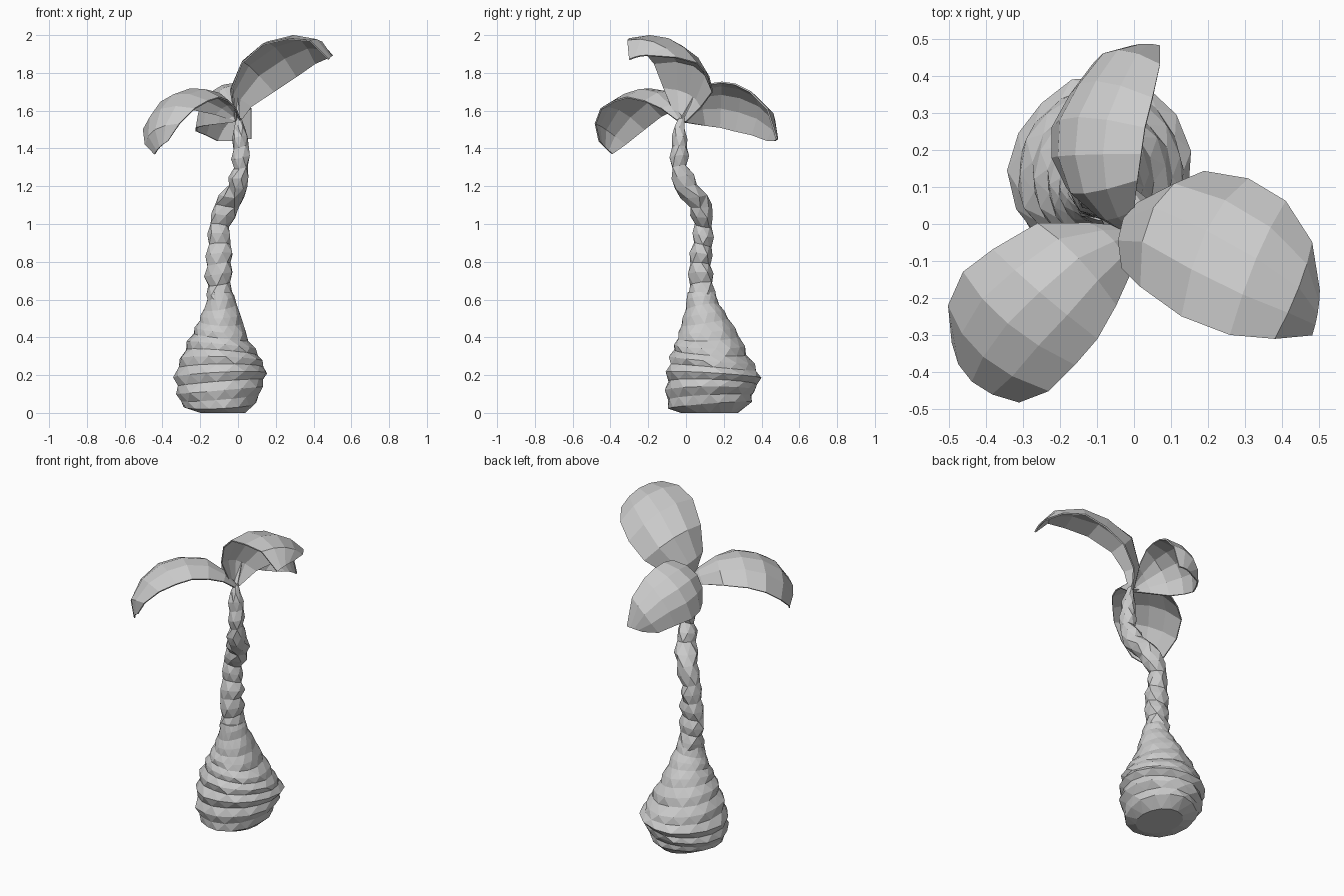
import bpy
import bmesh
import math
import random
from mathutils import Vector

random.seed(4)
if "Cube" in bpy.data.objects:
    bpy.data.objects.remove(bpy.data.objects["Cube"])

grey = bpy.data.materials.new("plain_grey")
grey.use_nodes = True
grey.diffuse_color = (0.6, 0.6, 0.6, 1)
grey.node_tree.nodes["Principled BSDF"].inputs["Base Color"].default_value = grey.diffuse_color


def finish(bm, name):
    """Turn a bmesh into a flat shaded object."""
    bmesh.ops.recalc_face_normals(bm, faces=bm.faces)
    mesh = bpy.data.meshes.new(name)
    bm.to_mesh(mesh)
    bm.free()
    mesh.materials.append(grey)
    obj = bpy.data.objects.new(name, mesh)
    bpy.context.collection.objects.link(obj)
    return obj


def section_at(sections, z):
    """Blend the extents (z, x min, x max, y min, y max) at a height."""
    for low, high in zip(sections, sections[1:]):
        if z <= high[0]:
            t = (z - low[0]) / (high[0] - low[0])
            return [a + (b - a) * t for a, b in zip(low, high)]
    return sections[-1]


def knobbly_tube(name, sections, sides, steps, rough, slope):
    """Loft uneven rings through the sections, tilted by slope."""
    bm = bmesh.new()
    start, end = sections[0][0], sections[-1][0]
    rings = []
    for i in range(steps + 1):
        z, x0, x1, y0, y1 = section_at(sections, start + (end - start) * i / steps)
        inner = 0 < i < steps
        fold = 1 + (rough * (1 if i % 2 else -1) if inner else 0)
        ring = []
        for k in range(sides):
            angle = math.tau * (k + 0.5 * (i % 2)) / sides
            r = fold + random.uniform(-rough, rough)
            tilt = slope * math.sin(angle + i * 0.5) if inner else 0
            ring.append(bm.verts.new((
                (x0 + x1) / 2 + (x1 - x0) / 2 * r * math.cos(angle),
                (y0 + y1) / 2 + (y1 - y0) / 2 * r * math.sin(angle),
                max(0, z + tilt))))
        rings.append(ring)
    for low, high in zip(rings, rings[1:]):
        for k in range(sides):
            n = (k + 1) % sides
            bm.faces.new((low[k], low[n], high[n], high[k]))
    bm.faces.new(rings[0])
    bm.faces.new(rings[-1])
    bmesh.ops.triangulate(bm, faces=[f for f in bm.faces if len(f.verts) == 4])
    return finish(bm, name)


def leaf(name, low_edge, high_edge, bulges, columns=4):
    """Span two edges with an arched blade and give it a little thickness."""
    bm = bmesh.new()
    low = [Vector(p) for p in low_edge]
    high = [Vector(p) for p in high_edge]
    mids = [(a + b) / 2 for a, b in zip(low, high)]
    rows = []
    for i, (a, b) in enumerate(zip(low, high)):
        along = mids[min(i + 1, len(mids) - 1)] - mids[max(i - 1, 0)]
        normal = (b - a).cross(along).normalized()
        outward = Vector((mids[i].x, mids[i].y, 0)) * 0.3 + Vector((0, 0, 1))
        if normal.dot(outward) < 0:
            normal.negate()
        row = []
        for c in range(columns + 1):
            t = c / columns
            arch = 4 * t * (1 - t) * bulges[i]
            row.append(bm.verts.new(a.lerp(b, t) + normal * arch))
        rows.append(row)
    for r, s in zip(rows, rows[1:]):
        for c in range(columns):
            bm.faces.new((r[c], r[c + 1], s[c + 1], s[c]))
    obj = finish(bm, name)
    thick = obj.modifiers.new("thickness", "SOLIDIFY")
    thick.thickness = 0.008
    thick.offset = 0
    return obj


# Swollen, folded bulb
knobbly_tube("bulb", [
    (0, -.2, .04, -.03, .28), (.04, -.28, .09, -.09, .34),
    (.1, -.32, .13, -.11, .36), (.2, -.33, .15, -.1, .39),
    (.25, -.32, .14, -.09, .38), (.33, -.28, .11, -.07, .32),
    (.4, -.24, .06, -.05, .28), (.5, -.2, .02, -.02, .21),
    (.57, -.18, -.01, 0, .17), (.64, -.15, -.03, .01, .15),
], 15, 16, 0.03, 0.02)

# Crooked, knotted stem
knobbly_tube("stem", [
    (.58, -.16, -.03, .01, .16), (.8, -.17, -.03, .02, .14),
    (.9, -.16, -.04, .04, .14), (1, -.15, -.04, .04, .14),
    (1.1, -.13, .01, .01, .14), (1.2, -.06, .05, -.07, .06),
    (1.3, -.03, .06, -.08, .01), (1.4, -.03, .06, -.08, .01),
    (1.5, -.03, .04, -.07, 0), (1.56, -.01, .02, -.04, -.01),
], 7, 19, 0.1, 0.012)

# Three arched leaves
leaf("left_leaf",
     [(.01, 0, 1.54), (.07, .08, 1.62), (.19, .14, 1.7), (.31, .12, 1.78),
      (.41, .06, 1.85), (.48, -.05, 1.88), (.5, -.18, 1.89)],
     [(-.01, -.05, 1.55), (-.03, -.12, 1.72), (.02, -.17, 1.85), (.13, -.25, 1.95),
      (.26, -.3, 1.98), (.38, -.31, 1.97), (.48, -.3, 1.87)],
     [.01, .06, .1, .09, .07, .04, .01])
leaf("right_leaf",
     [(0, -.01, 1.54), (-.12, 0, 1.58), (-.26, 0, 1.61), (-.38, -.07, 1.6),
      (-.46, -.13, 1.57), (-.5, -.22, 1.5), (-.49, -.32, 1.42), (-.44, -.39, 1.37)],
     [(.01, -.05, 1.55), (-.01, -.13, 1.61), (-.05, -.22, 1.65), (-.1, -.31, 1.67),
      (-.16, -.38, 1.65), (-.23, -.45, 1.61), (-.31, -.48, 1.53), (-.37, -.46, 1.44)],
     [.01, .04, .07, .08, .08, .07, .05, .01])
leaf("back_leaf",
     [(-.02, -.02, 1.54), (-.1, .04, 1.53), (-.18, .1, 1.52), (-.22, .18, 1.51),
      (-.22, .26, 1.49), (-.17, .35, 1.47), (-.11, .43, 1.44), (-.03, .47, 1.44)],
     [(.01, -.02, 1.55), (0, .04, 1.67), (.01, .12, 1.74), (.02, .19, 1.75),
      (.03, .26, 1.74), (.05, .34, 1.7), (.07, .43, 1.61), (.07, .48, 1.45)],
     [.01, .04, .07, .08, .08, .07, .05, .01])
